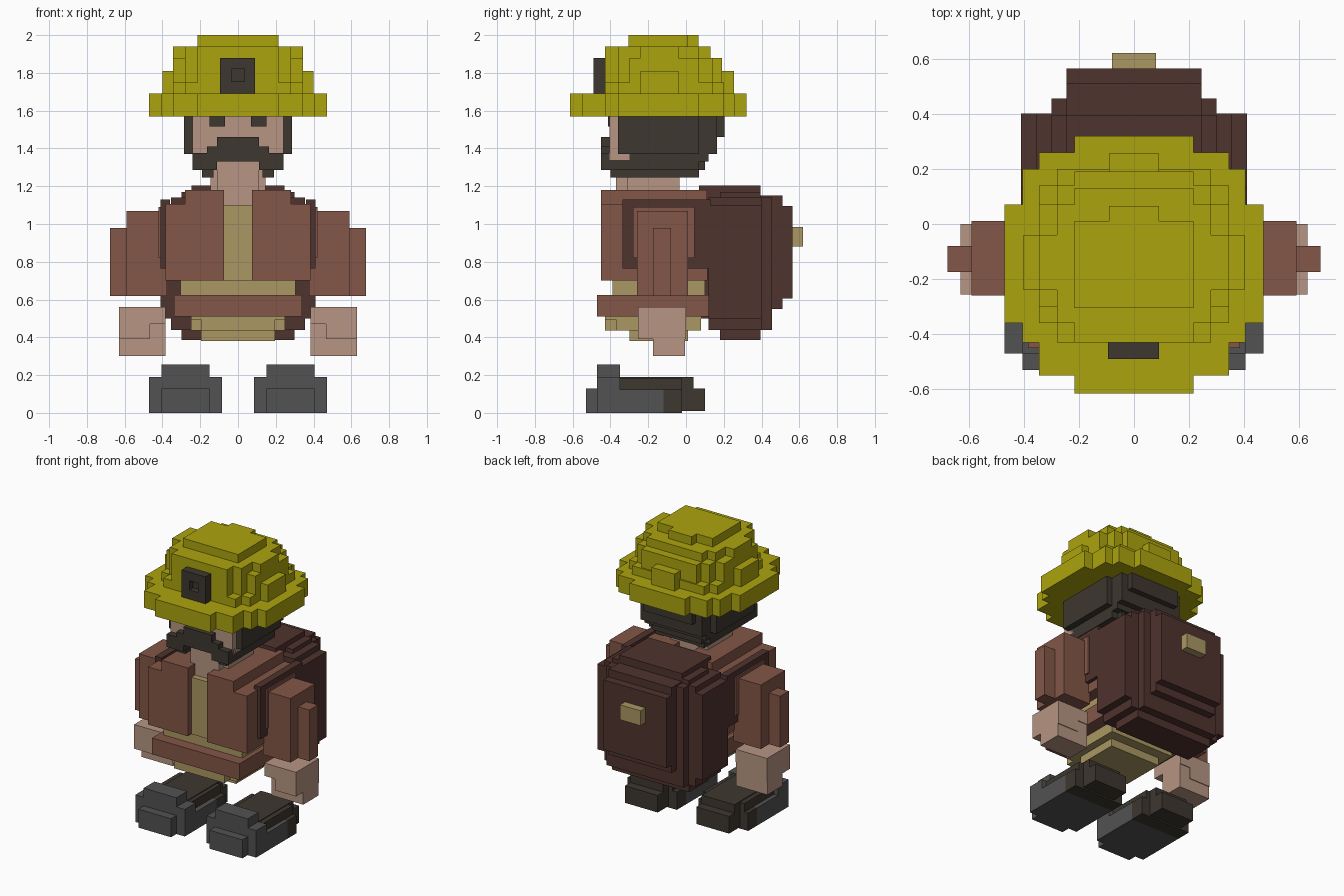
import bpy, bmesh


def material(name, r, g, b):
    lin = [((c / 255 + 0.055) / 1.055) ** 2.4 for c in (r, g, b)]
    m = bpy.data.materials.new(name)
    m.diffuse_color = (*lin, 1)
    return m


YELLOW = material("helmet yellow", 172, 164, 14)
BROWN = material("jacket brown", 131, 86, 71)
DARK_BROWN = material("pack dark brown", 79, 51, 46)
SKIN = material("skin", 183, 149, 131)
TAN = material("shirt tan", 171, 151, 98)
HAIR = material("hair dark", 61, 55, 47)
GREY = material("boot grey", 83, 82, 82)


def part(name, mat, boxes, mirror=False):
    """Blocky part made of boxes (x0, x1, y0, y1, z0, z1), optionally mirrored in x."""
    bm = bmesh.new()
    if mirror:
        boxes = boxes + [(-b[1], -b[0], *b[2:]) for b in boxes]
    for x0, x1, y0, y1, z0, z1 in boxes:
        vs = bmesh.ops.create_cube(bm, size=1)["verts"]
        for v in vs:
            v.co = (x1 if v.co.x > 0 else x0, y1 if v.co.y > 0 else y0,
                    z1 if v.co.z > 0 else z0)
    me = bpy.data.meshes.new(name)
    bm.to_mesh(me)
    bm.free()
    me.materials.append(mat)
    ob = bpy.data.objects.new(name, me)
    bpy.context.collection.objects.link(ob)
    return ob


def sym(rows):
    """Boxes centred on x = 0 from (half width, y0, y1, z0, z1)."""
    return [(-r[0], *r) for r in rows]


# Helmet brim and stepped dome
part("helmet_brim", YELLOW, sym([
    (0.47, -0.36, 0.07, 1.57, 1.69), (0.405, -0.43, 0.20, 1.57, 1.69),
    (0.345, -0.55, 0.26, 1.57, 1.69), (0.215, -0.615, 0.32, 1.57, 1.69)]))
part("helmet_dome", YELLOW, sym([
    (0.40, -0.24, -0.04, 1.69, 1.81), (0.345, -0.36, 0.14, 1.69, 1.75),
    (0.345, -0.30, 0.07, 1.75, 1.88), (0.28, -0.43, 0.20, 1.69, 1.75),
    (0.28, -0.36, 0.14, 1.75, 1.88), (0.215, -0.43, 0.19, 1.75, 1.88),
    (0.09, 0.10, 0.255, 1.69, 1.81), (0.345, -0.24, -0.04, 1.88, 1.94),
    (0.28, -0.36, 0.07, 1.88, 1.94), (0.215, -0.43, 0.13, 1.88, 1.94),
    (0.215, -0.305, 0.01, 1.94, 2.0), (0.09, -0.30, 0.065, 1.94, 2.0)]))

# Headlamp: frame around a recessed square
part("headlamp", HAIR, [
    (-0.095, -0.035, -0.49, -0.42, 1.69, 1.88), (0.035, 0.09, -0.49, -0.42, 1.69, 1.88),
    (-0.035, 0.035, -0.49, -0.42, 1.82, 1.88), (-0.035, 0.035, -0.49, -0.42, 1.69, 1.755),
    (-0.035, 0.035, -0.45, -0.42, 1.755, 1.82)])

# Head
part("face", SKIN, sym([(0.24, -0.405, -0.30, 1.34, 1.57)]))
part("neck", SKIN, sym([(0.145, -0.31, -0.035, 1.05, 1.33), (0.11, -0.37, -0.2, 1.10, 1.34)]))
part("hair", HAIR, sym([
    (0.285, -0.36, 0.07, 1.37, 1.57), (0.24, -0.36, 0.165, 1.37, 1.57),
    (0.19, -0.30, 0.205, 1.46, 1.57), (0.24, -0.36, 0.12, 1.33, 1.37),
    (0.19, -0.20, 0.10, 1.285, 1.33), (0.13, -0.03, 0.07, 1.25, 1.29)]))
part("eyes", HAIR, [(0.07, 0.15, -0.414, -0.40, 1.515, 1.57)], True)
part("beard", HAIR, [
    (0.0, 0.11, -0.45, -0.39, 1.33, 1.46), (0.11, 0.165, -0.45, -0.39, 1.33, 1.41),
    (0.11, 0.24, -0.45, -0.30, 1.285, 1.375), (0.13, 0.19, -0.40, 0.07, 1.245, 1.30),
    (0.19, 0.24, -0.36, 0.07, 1.285, 1.34)], True)

# Torso and belt
part("shirt", TAN, sym([
    (0.305, -0.39, 0.10, 0.60, 0.71), (0.20, -0.41, 0.10, 0.70, 1.10),
    (0.25, -0.43, 0.07, 0.495, 0.55), (0.25, -0.37, 0.08, 0.435, 0.52),
    (0.195, -0.43, 0.0, 0.435, 0.52), (0.195, -0.30, 0.01, 0.38, 0.45)]))
part("belt", BROWN, sym([(0.34, -0.47, 0.12, 0.51, 0.625)]))
part("jacket", BROWN, [
    (0.075, 0.385, -0.45, 0.115, 0.70, 1.105),
    (0.075, 0.28, -0.45, 0.11, 1.10, 1.18)], True)
part("jacket_back", BROWN, sym([(0.2, -0.03, 0.11, 0.70, 1.15)]))

# Backpack, straps and buckle
part("backpack", DARK_BROWN, sym([
    (0.41, 0.12, 0.40, 0.50, 1.10), (0.355, 0.12, 0.40, 0.44, 1.14),
    (0.30, 0.18, 0.395, 0.385, 1.17), (0.245, 0.07, 0.395, 0.50, 1.205),
    (0.30, 0.12, 0.455, 0.44, 1.14), (0.245, 0.12, 0.51, 0.55, 1.15),
    (0.245, 0.12, 0.565, 0.605, 1.095)]))
part("straps", DARK_BROWN, [(0.36, 0.41, -0.335, 0.13, 0.765, 1.13)], True)
part("buckle", TAN, sym([(0.08, 0.55, 0.62, 0.88, 0.985)]))

# Arms and hands
part("sleeves", BROWN, [
    (0.38, 0.42, -0.28, 0.045, 0.82, 1.09), (0.375, 0.59, -0.26, 0.01, 0.62, 1.07),
    (0.58, 0.677, -0.175, -0.08, 0.62, 0.98)], True)
part("hands", SKIN, [
    (0.465, 0.63, -0.255, 0.0, 0.39, 0.56), (0.385, 0.47, -0.255, 0.0, 0.47, 0.56),
    (0.385, 0.63, -0.175, -0.005, 0.302, 0.48)], True)

# Boots: grey toe caps with dark uppers and heels
part("boot_toes", GREY, [
    (0.15, 0.405, -0.53, -0.46, 0.0, 0.13), (0.085, 0.47, -0.47, -0.12, 0.0, 0.125),
    (0.085, 0.47, -0.47, -0.35, 0.12, 0.19), (0.15, 0.405, -0.47, -0.35, 0.18, 0.255)], True)
part("boot_heels", HAIR, [
    (0.15, 0.405, -0.35, 0.04, 0.12, 0.19), (0.12, 0.44, -0.35, -0.02, 0.125, 0.185),
    (0.085, 0.47, -0.12, -0.02, 0.0, 0.125), (0.15, 0.405, -0.12, 0.10, 0.01, 0.13)], True)
